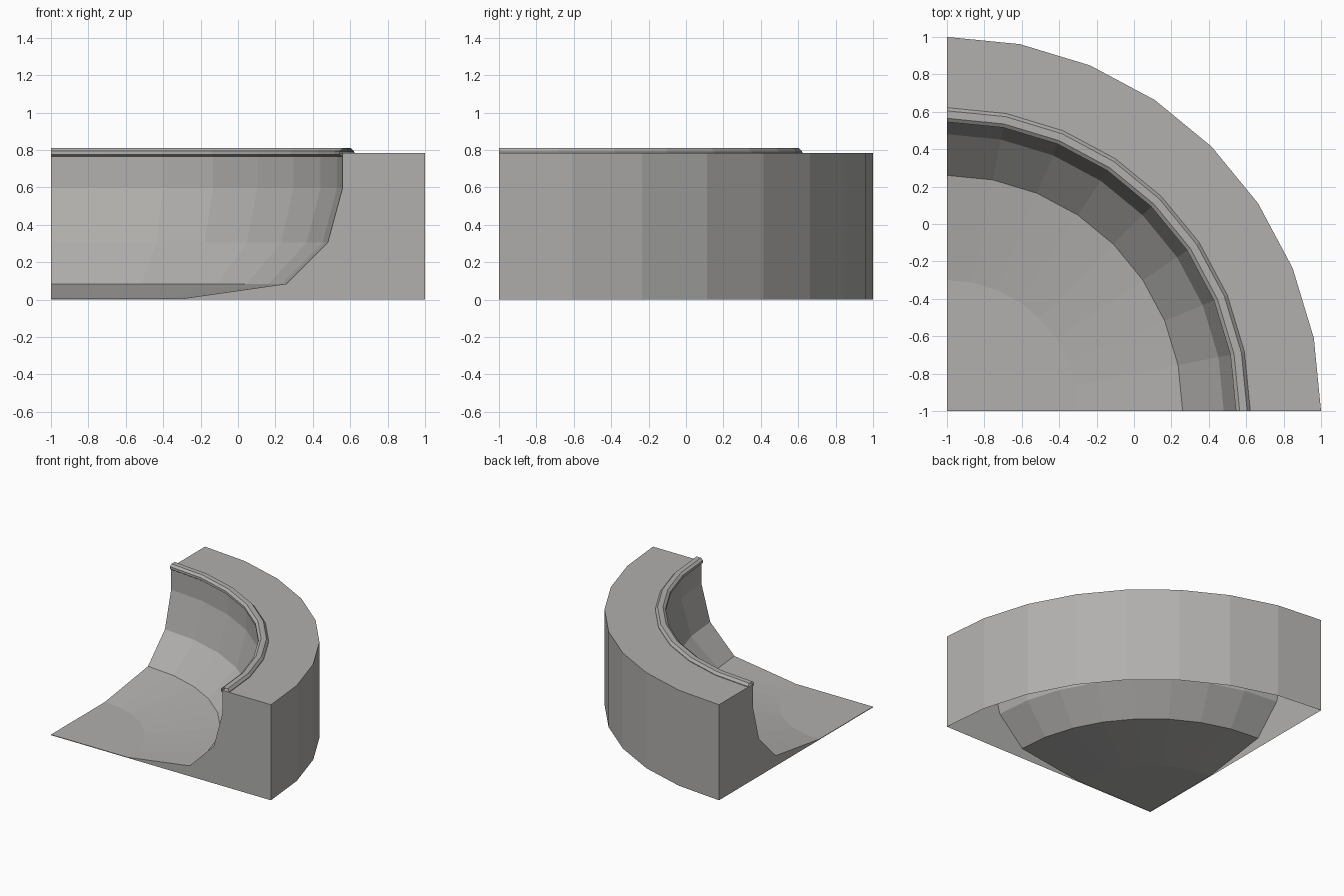
import bpy
import bmesh
from math import cos, sin, pi

if "Cube" in bpy.data.objects:
    bpy.data.objects.remove(bpy.data.objects["Cube"], do_unlink=True)

STEPS = 8           # facets in the quarter turn
DECK = 0.785        # deck height
OUTER = 2.0         # outer radius, measured from the corner

concrete = bpy.data.materials.new("concrete_grey")
concrete.use_nodes = True
colour = (0.44, 0.433, 0.42, 1)
concrete.diffuse_color = colour
concrete.node_tree.nodes["Principled BSDF"].inputs["Base Color"].default_value = colour


def point(r, z, step):
    """Place a profile point around the corner at (-1, -1)."""
    a = step / STEPS * pi / 2
    return (r * cos(a) - 1, r * sin(a) - 1, z)


def finish(name, bm):
    bmesh.ops.remove_doubles(bm, verts=bm.verts, dist=0.0001)
    mesh = bpy.data.meshes.new(name)
    bm.to_mesh(mesh)
    bm.free()
    mesh.materials.append(concrete)
    obj = bpy.data.objects.new(name, mesh)
    bpy.context.collection.objects.link(obj)
    return obj


def quarter_sweep(name, profile):
    """Sweep an open (radius, height) profile through a quarter turn."""
    bm = bmesh.new()
    rings = [[bm.verts.new(point(r, z, s)) for r, z in profile]
             for s in range(STEPS + 1)]
    for a, b in zip(rings, rings[1:]):
        for i in range(len(profile) - 1):
            if profile[i][0] == 0:
                bm.faces.new((a[i], a[i + 1], b[i + 1]))
            else:
                bm.faces.new((a[i], a[i + 1], b[i + 1], b[i]))
    return finish(name, bm)


# Bowl, deck and outer wall, open underneath
floor = [(0, 0.005), (0.7, 0.005), (1.26, 0.085)]
slope = [(1.26, 0.085), (1.48, 0.305), (1.56, 0.6), (1.56, DECK)]
quarter_sweep("bowl_floor", floor)
quarter_sweep("bowl_wall", slope)
quarter_sweep("deck", [(1.56, DECK), (OUTER, DECK)])
quarter_sweep("outer_wall", [(OUTER, DECK), (OUTER, 0)])

# Flat cut ends along the two straight sides
section = floor + slope[1:] + [(OUTER, DECK), (OUTER, 0), (0, 0)]
for name, step in (("front_end", 0), ("left_end", STEPS)):
    bm = bmesh.new()
    verts = [bm.verts.new(point(r, z, step)) for r, z in section]
    face = bm.faces.new(verts if step else verts[::-1])
    face.normal_update()
    if face.normal.x + face.normal.y > 0:
        face.normal_flip()
    finish(name, bm)

# Raised coping around the lip of the bowl
quarter_sweep("coping", [(1.56, 0.765), (1.545, 0.775), (1.545, 0.795),
                         (1.565, 0.81), (1.605, 0.81), (1.622, 0.79), (1.622, DECK)])
